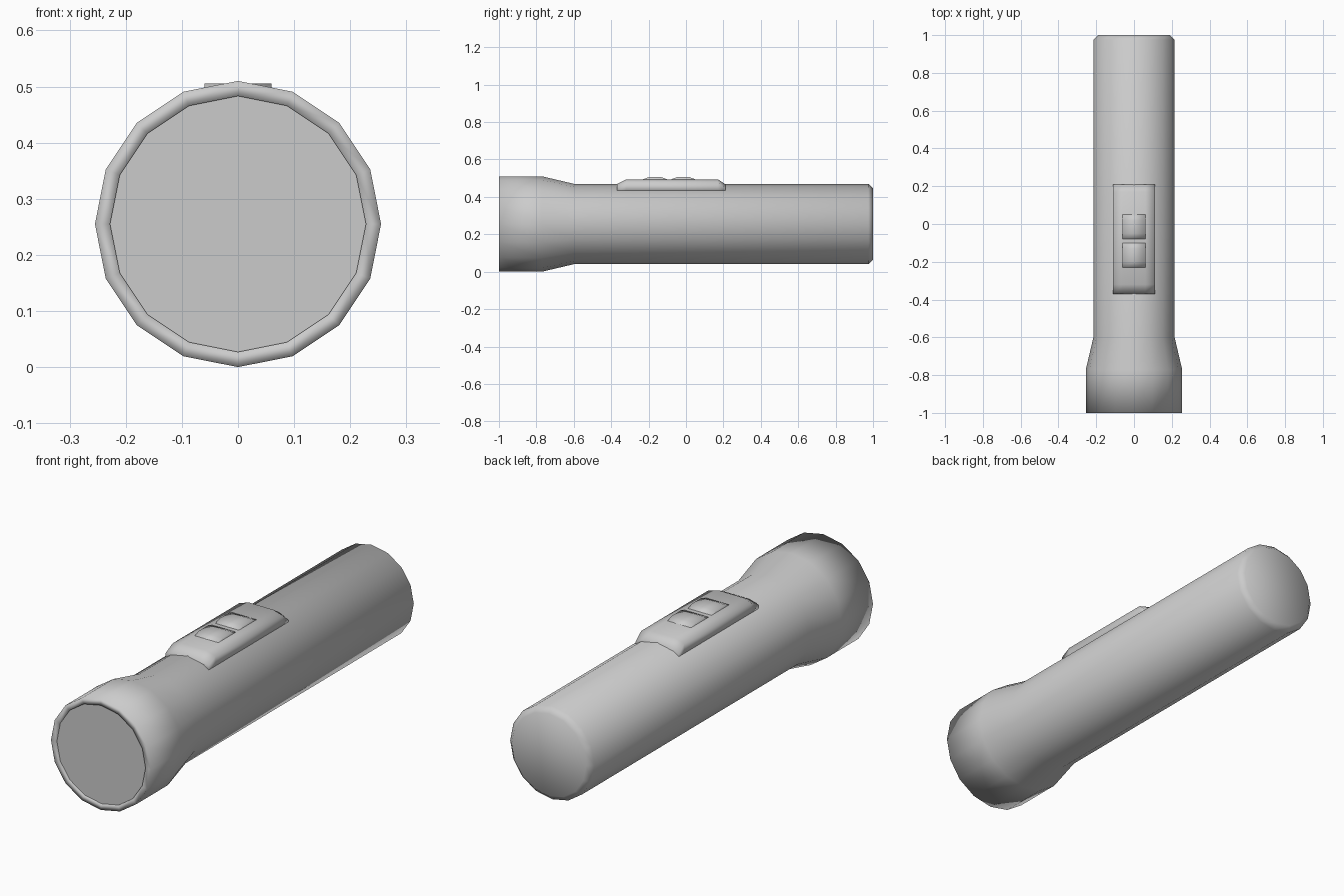
import bpy, bmesh, math

cube = bpy.data.objects.get("Cube")
if cube:
    bpy.data.objects.remove(cube, do_unlink=True)

SIDES = 16
AXIS_Z = 0.255


def material(name, value):
    m = bpy.data.materials.new(name)
    m.use_nodes = True
    m.diffuse_color = (value, value, value, 1)
    m.node_tree.nodes["Principled BSDF"].inputs["Base Color"].default_value = m.diffuse_color
    return m


GREY = material("light grey", 0.6)


def loft(name, sections, cap_start=True, cap_end=True, smooth=True):
    """Skin closed sections of equal point count into one mesh."""
    bm = bmesh.new()
    rings = [[bm.verts.new(p) for p in s] for s in sections]
    n = len(rings[0])
    for a, b in zip(rings, rings[1:]):
        for i in range(n):
            j = (i + 1) % n
            bm.faces.new((a[i], a[j], b[j], b[i]))
    if cap_start:
        bm.faces.new(rings[0][::-1])
    if cap_end:
        bm.faces.new(rings[-1])
    bmesh.ops.recalc_face_normals(bm, faces=bm.faces)
    for f in bm.faces:
        f.smooth = smooth
    mesh = bpy.data.meshes.new(name)
    bm.to_mesh(mesh)
    bm.free()
    mesh.materials.append(GREY)
    ob = bpy.data.objects.new(name, mesh)
    bpy.context.collection.objects.link(ob)
    return ob


def circle(y, r):
    step = math.tau / SIDES
    return [(r * math.sin(i * step), y, AXIS_Z + r * math.cos(i * step)) for i in range(SIDES)]


# Head, tapered neck, tube and chamfered tail in one lathe, with a rim around the lens
profile = [(-0.99, 0.228), (-1, 0.228), (-1, 0.255), (-0.77, 0.255),
           (-0.6, 0.215), (0.975, 0.215), (1, 0.19)]
loft("torch_body", [circle(y, r) for y, r in profile], cap_start=False)

# Flat lens set just inside the rim
loft("lens", [circle(-0.995, 0.228), circle(-0.985, 0.228)], smooth=False)


# Switch plate: crowned strip with sloping ends
def plate_section(y, edge, crown):
    return [(-0.11, y, 0.42), (-0.11, y, edge), (-0.06, y, crown),
            (0.06, y, crown), (0.11, y, edge), (0.11, y, 0.42)]


loft("switch_plate", [plate_section(*s) for s in (
    (-0.37, 0.455, 0.468), (-0.32, 0.48, 0.494), (0.17, 0.48, 0.494), (0.21, 0.445, 0.468))])


# Two raised thumb buttons meeting in a shallow dip
def button_section(y, z):
    return [(-0.06, y, 0.47), (-0.06, y, z), (0.06, y, z), (0.06, y, 0.47)]


for name, start in (("front_button", -0.24), ("rear_button", -0.09)):
    loft(name, [button_section(start + dy, z) for dy, z in (
        (0, 0.49), (0.04, 0.505), (0.11, 0.505), (0.15, 0.49))])
